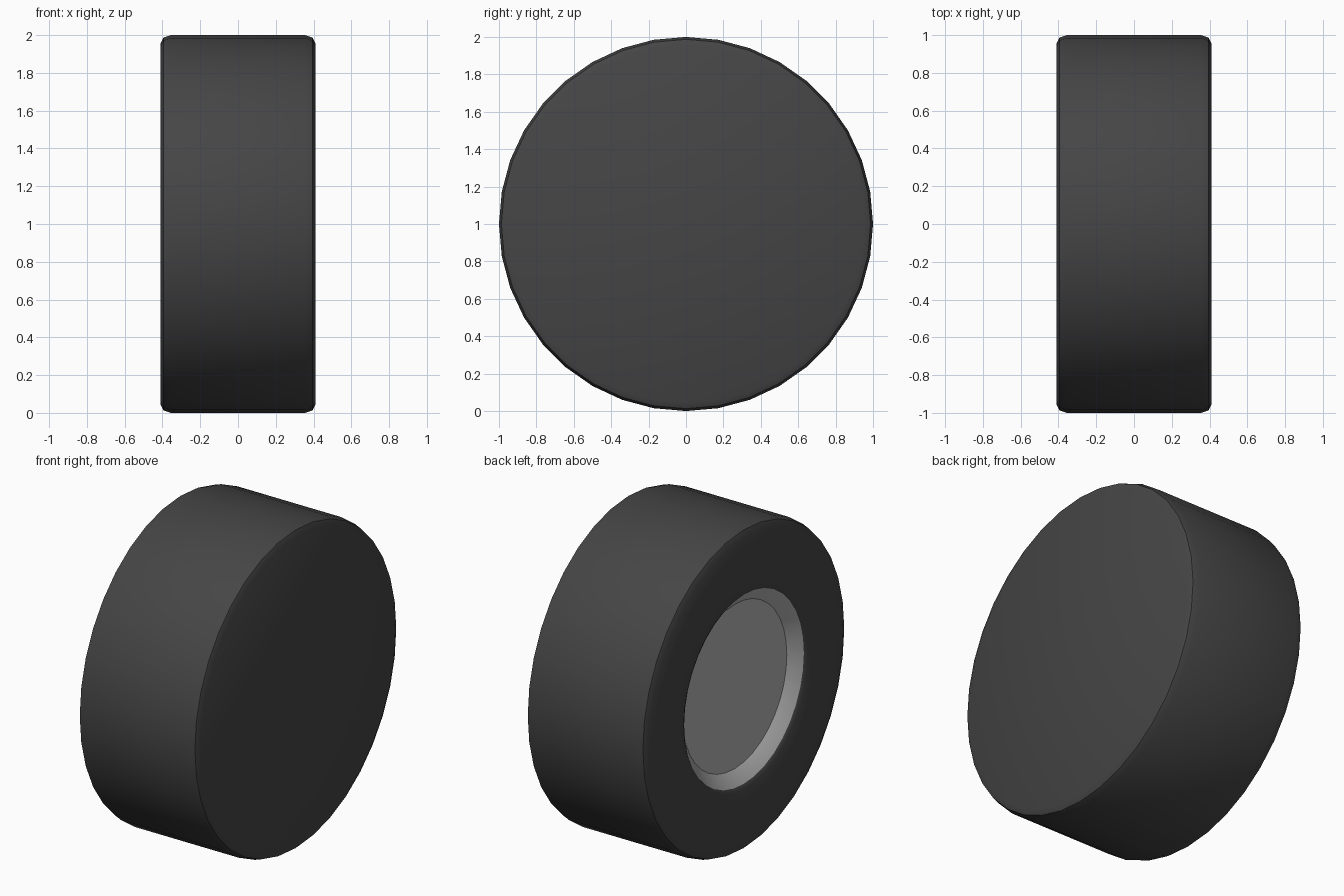
import bpy, bmesh, math

if "Cube" in bpy.data.objects:
    bpy.data.objects.remove(bpy.data.objects["Cube"])

SIDES = 36


def lathe(name, profile, color):
    """Revolve (x, radius) points about the x axis at z = 1; ends are capped if open."""
    bm = bmesh.new()
    rings = []
    for x, r in profile:
        rings.append([bm.verts.new((x, r * math.sin(2 * math.pi * i / SIDES),
                                    1 + r * math.cos(2 * math.pi * i / SIDES)))
                      for i in range(SIDES)])
    for a, b in zip(rings, rings[1:]):
        for i in range(SIDES):
            j = (i + 1) % SIDES
            bm.faces.new((a[i], a[j], b[j], b[i]))
    bm.faces.new(rings[0])
    bm.faces.new(rings[-1])
    bmesh.ops.recalc_face_normals(bm, faces=bm.faces)
    mesh = bpy.data.meshes.new(name)
    bm.to_mesh(mesh)
    bm.free()
    obj = bpy.data.objects.new(name, mesh)
    bpy.context.collection.objects.link(obj)
    mat = bpy.data.materials.new(name + "_color")
    mat.diffuse_color = color
    mat.use_nodes = True
    mat.node_tree.nodes["Principled BSDF"].inputs["Base Color"].default_value = mat.diffuse_color
    mesh.materials.append(mat)
    bpy.ops.object.select_all(action='DESELECT')
    obj.select_set(True)
    bpy.context.view_layer.objects.active = obj
    bpy.ops.object.shade_smooth_by_angle(angle=math.radians(32))
    return obj


# Tire body: flat closed right face, rounded shoulders, recessed left face
tire = lathe("tire", [(0.41, 0.955), (0.395, 0.987), (0.355, 1.0),
                      (-0.355, 1.0), (-0.395, 0.987), (-0.41, 0.955),
                      (-0.41, 0.61), (-0.398, 0.587), (-0.335, 0.51)],
             (0.06, 0.06, 0.06, 1))

# Metal rim dish: recolour the sloped recess wall and its floor
metal = bpy.data.materials.new("rim_metal")
metal.diffuse_color = (0.45, 0.45, 0.45, 1)
metal.use_nodes = True
metal.node_tree.nodes["Principled BSDF"].inputs["Base Color"].default_value = metal.diffuse_color
tire.data.materials.append(metal)
for poly in tire.data.polygons:
    c = poly.center
    if c.x < -0.3 and math.hypot(c.y, c.z - 1) < 0.57:
        poly.material_index = 1
